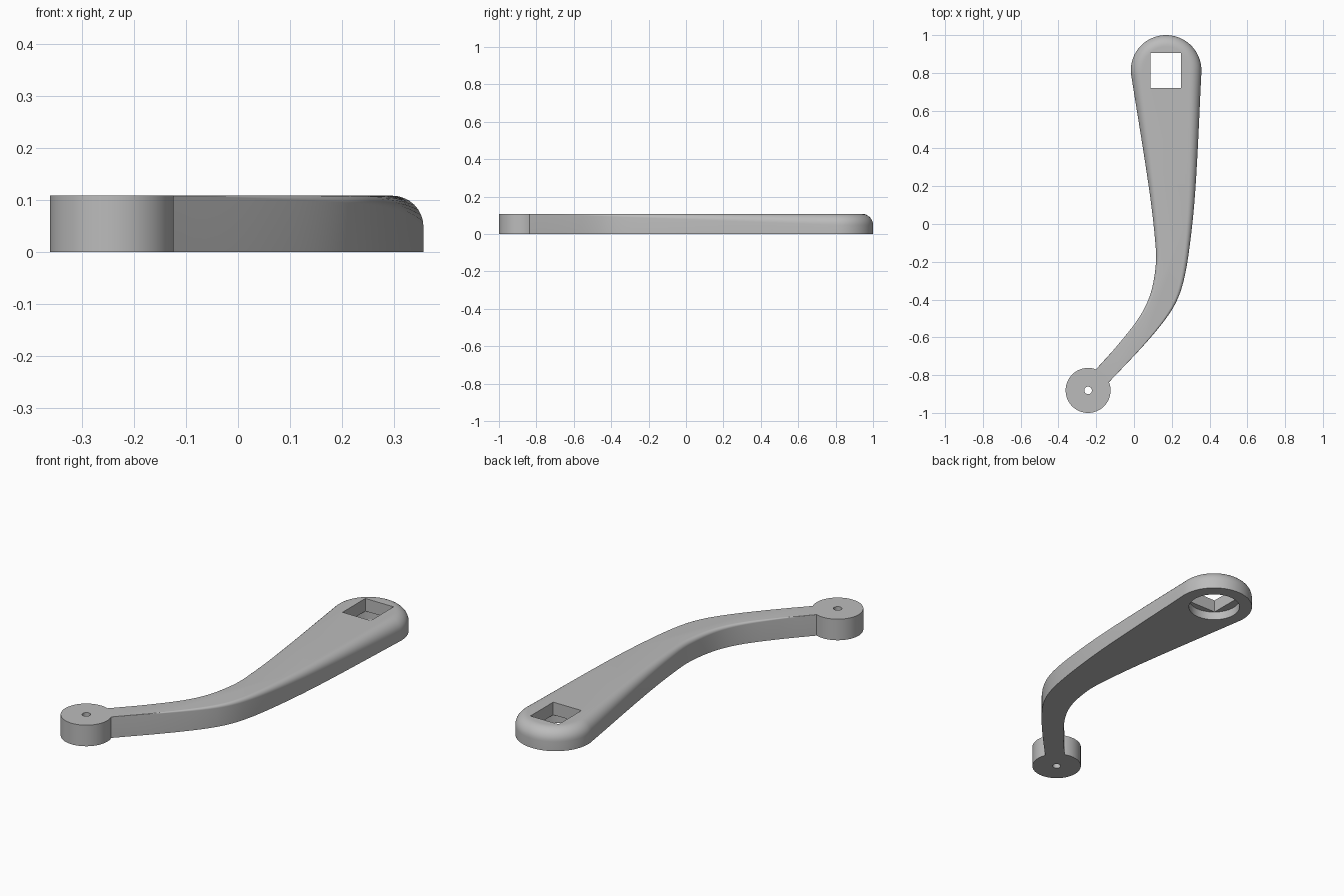
import bpy, bmesh, math
from mathutils import Vector
from mathutils.geometry import interpolate_bezier

if "Cube" in bpy.data.objects:
    bpy.data.objects.remove(bpy.data.objects["Cube"])

H = 0.108                       # overall thickness
HEAD, HEAD_R = Vector((0.17, 0.813)), 0.187
KNOB, KNOB_R = Vector((-0.243, -0.881)), 0.119

grey = bpy.data.materials.new("plain grey")
grey.use_nodes = True
grey.diffuse_color = (0.5, 0.5, 0.5, 1)
grey.node_tree.nodes["Principled BSDF"].inputs["Base Color"].default_value = (0.5, 0.5, 0.5, 1)


def smooth_path(points, steps=10):
    """Smooth curve through the points, end tangents along the end segments."""
    p = [Vector(q) for q in points]
    tan = [(p[min(i + 1, len(p) - 1)] - p[max(i - 1, 0)]).normalized() for i in range(len(p))]
    out = []
    for i in range(len(p) - 1):
        d = (p[i + 1] - p[i]).length / 3
        out += interpolate_bezier(p[i], p[i] + tan[i] * d, p[i + 1] - tan[i + 1] * d, p[i + 1], steps)[:-1]
    return [Vector(q[:2]) for q in out + [p[-1]]]


def make_object(name, bm):
    bmesh.ops.recalc_face_normals(bm, faces=bm.faces[:])
    mesh = bpy.data.meshes.new(name)
    bm.to_mesh(mesh)
    bm.free()
    mesh.materials.append(grey)
    obj = bpy.data.objects.new(name, mesh)
    bpy.context.collection.objects.link(obj)
    return obj


def cylinder(name, centre, radius, z0, z1, sides=64):
    bm = bmesh.new()
    bmesh.ops.create_cone(bm, cap_ends=True, segments=sides, radius1=radius, radius2=radius, depth=z1 - z0)
    bmesh.ops.translate(bm, verts=bm.verts, vec=(centre.x, centre.y, (z0 + z1) / 2))
    return make_object(name, bm)


def box(name, centre, size, z0, z1):
    bm = bmesh.new()
    bmesh.ops.create_cube(bm, size=1)
    bmesh.ops.scale(bm, verts=bm.verts, vec=(size[0], size[1], z1 - z0))
    bmesh.ops.translate(bm, verts=bm.verts, vec=(centre[0], centre[1], (z0 + z1) / 2))
    return make_object(name, bm)


def combine(target, other, operation):
    mod = target.modifiers.new(other.name, 'BOOLEAN')
    mod.operation, mod.object, mod.solver = operation, other, 'EXACT'
    bpy.context.view_layer.objects.active = target
    bpy.ops.object.modifier_apply(modifier=mod.name)
    bpy.data.objects.remove(other)


# Arm outline, counter-clockwise: right edge up, round head, left edge down
right_edge = smooth_path([(-0.18, -0.887, 0), (-0.135, -0.84, 0), (0.08, -0.61, 0), (0.2, -0.455, 0),
                          (0.255, -0.33, 0), (0.293, -0.13, 0), (0.325, 0.185, 0), (0.357, 0.805, 0)])
left_edge = smooth_path([(-0.014, 0.783, 0), (0.08, 0.185, 0), (0.113, -0.1, 0), (0.115, -0.22, 0),
                         (0.087, -0.37, 0), (0.03, -0.49, 0), (-0.077, -0.63, 0), (-0.19, -0.757, 0),
                         (-0.235, -0.805, 0)])
a0, a1 = math.radians(-2.5), math.radians(189.3)
head_arc = [HEAD + HEAD_R * Vector((math.cos(a), math.sin(a)))
            for a in (a0 + (a1 - a0) * i / 48 for i in range(1, 48))]
outline = right_edge + head_arc + left_edge
count = len(outline)

# Inward normals and a top rounding that grows from the knob to the head
inward, radius = [], []
for i, p in enumerate(outline):
    t = (outline[min(i + 1, count - 1)] - outline[max(i - 1, 0)]).normalized()
    inward.append(Vector((-t.y, t.x)))
    radius.append(0.06 * min(1, max(0.02, (p.y + 0.8) / 1.6)))

bm = bmesh.new()
rings = [[bm.verts.new((p.x, p.y, 0)) for p in outline]]
ROUND = 8
for k in range(ROUND + 1):
    a = math.pi / 2 * k / ROUND
    ring = []
    for p, n, r in zip(outline, inward, radius):
        q = p + n * r * (1 - math.cos(a))
        ring.append(bm.verts.new((q.x, q.y, H - r + r * math.sin(a))))
    rings.append(ring)
for low, high in zip(rings, rings[1:]):
    for i in range(count):
        j = (i + 1) % count
        bm.faces.new((low[i], low[j], high[j], high[i]))
bm.faces.new(rings[0][::-1])
bm.faces.new(rings[-1])
crank = make_object("crank_arm", bm)

# Round knob boss joined to the thin end, with a pin hole
combine(crank, cylinder("knob_boss", KNOB, KNOB_R, 0, H, 96), 'UNION')
combine(crank, cylinder("pin_hole", KNOB, 0.02, -0.1, 0.3, 32), 'DIFFERENCE')

# Square socket from above, round counterbore from below
combine(crank, box("square_socket", (0.168, 0.813), (0.16, 0.185), -0.1, 0.3), 'DIFFERENCE')
combine(crank, cylinder("counterbore", Vector((0.168, 0.813)), 0.124, -0.1, 0.043), 'DIFFERENCE')

bpy.ops.object.select_all(action='DESELECT')
crank.select_set(True)
bpy.context.view_layer.objects.active = crank
bpy.ops.object.shade_smooth_by_angle(angle=math.radians(30))
